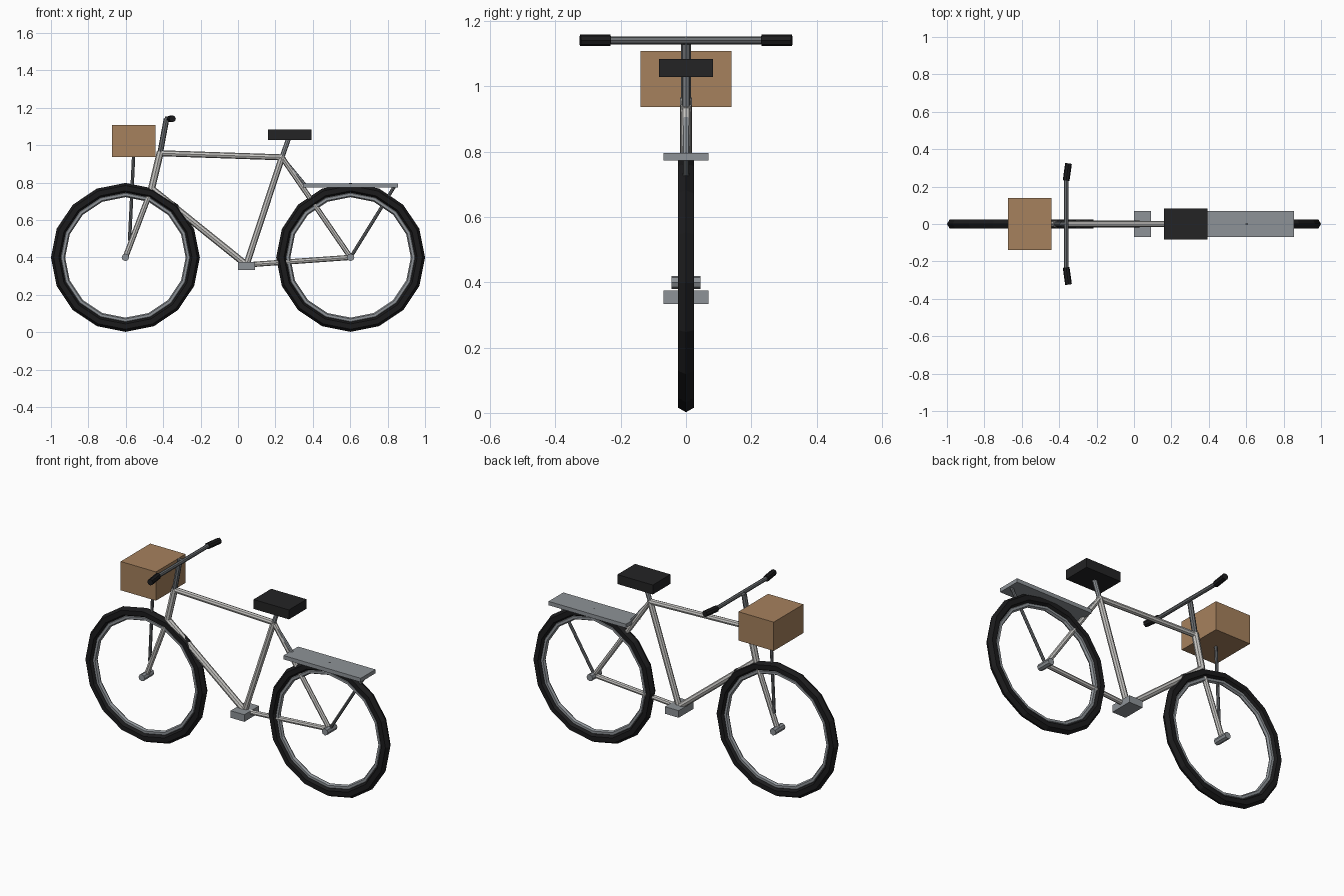
import bpy, math
from mathutils import Vector

if "Cube" in bpy.data.objects:
    bpy.data.objects.remove(bpy.data.objects["Cube"])


def material(name, r, g, b):
    m = bpy.data.materials.new(name)
    m.diffuse_color = (r, g, b, 1)
    m.use_nodes = True
    m.node_tree.nodes["Principled BSDF"].inputs["Base Color"].default_value = m.diffuse_color
    return m


RUBBER = material("black_rubber", 0.011, 0.011, 0.012)
LEATHER = material("dark_seat", 0.017, 0.017, 0.018)
SILVER = material("silver_frame", 0.57, 0.56, 0.54)
GREY = material("grey_metal", 0.27, 0.29, 0.31)
DARK = material("dark_steel", 0.15, 0.16, 0.17)
BROWN = material("brown_box", 0.38, 0.22, 0.11)


def finish(name, mat):
    o = bpy.context.object
    o.name = name
    o.data.materials.append(mat)
    return o


def tube(name, a, b, r, mat, sides=8):
    a, b = Vector(a), Vector(b)
    d = b - a
    bpy.ops.mesh.primitive_cylinder_add(vertices=sides, radius=r, depth=d.length,
                                        location=(a + b) / 2,
                                        rotation=d.to_track_quat('Z', 'Y').to_euler())
    return finish(name, mat)


def box(name, lo, hi, mat):
    lo, hi = Vector(lo), Vector(hi)
    bpy.ops.mesh.primitive_cube_add(size=1, location=(lo + hi) / 2)
    o = finish(name, mat)
    o.scale = hi - lo
    return o


def ring(name, x, major, minor, mat):
    bpy.ops.mesh.primitive_torus_add(major_segments=16, minor_segments=6,
                                     major_radius=major, minor_radius=minor,
                                     location=(x, 0, 0.4), rotation=(math.pi / 2, 0, 0))
    return finish(name, mat)


# Wheels
for side, x in (("front", -0.602), ("rear", 0.602)):
    ring(side + "_tyre", x, 0.37, 0.028, RUBBER)
    ring(side + "_rim", x, 0.336, 0.014, GREY)
    tube(side + "_hub", (x, -0.045, 0.4), (x, 0.045, 0.4), 0.02, GREY)

# Frame joints, all in the middle plane
crank = (0.045, 0, 0.36)
seat_joint = (0.235, 0, 0.935)
head_top = (-0.415, 0, 0.965)
head_low = (-0.462, 0, 0.768)
front_axle = (-0.602, 0, 0.4)
rear_axle = (0.602, 0, 0.4)

# Frame tubes
for name, a, b, r in (
        ("top_tube", (-0.42, 0, 0.957), seat_joint, 0.016),
        ("down_tube", head_low, crank, 0.018),
        ("seat_tube", crank, (0.237, 0, 0.942), 0.017),
        ("head_tube", head_low, head_top, 0.019),
        ("fork", head_low, front_axle, 0.015),
        ("seat_stay", seat_joint, rear_axle, 0.014),
        ("chain_stay", crank, rear_axle, 0.014)):
    tube(name, a, b, r, SILVER)
box("crank_block", (0.0, -0.069, 0.333), (0.09, 0.069, 0.375), GREY)

# Seat
tube("seat_post", seat_joint, (0.272, 0, 1.04), 0.013, GREY)
box("seat", (0.16, -0.083, 1.028), (0.393, 0.083, 1.084), LEATHER)

# Handlebar and grips
tube("stem", head_top, (-0.382, 0, 1.142), 0.015, DARK)
tube("stem_clamp", (-0.39, 0, 1.14), (-0.355, 0, 1.14), 0.012, DARK)
tube("handlebar", (-0.362, -0.25, 1.141), (-0.362, 0.25, 1.141), 0.012, DARK)
for side, s in (("right", -1), ("left", 1)):
    tube(side + "_grip", (-0.363, s * 0.232, 1.141), (-0.35, s * 0.324, 1.141), 0.018, RUBBER)

# Front box and its support
box("front_box", (-0.674, -0.139, 0.937), (-0.442, 0.139, 1.108), BROWN)
tube("box_support", (-0.558, 0, 0.945), (-0.58, 0, 0.49), 0.009, DARK)

# Rear rack and its supports
box("rear_rack", (0.347, -0.069, 0.773), (0.855, 0.069, 0.796), GREY)
tube("rack_rear_support", (0.84, 0, 0.785), rear_axle, 0.009, DARK)
tube("rack_front_support", seat_joint, (0.365, 0, 0.778), 0.01, GREY)
